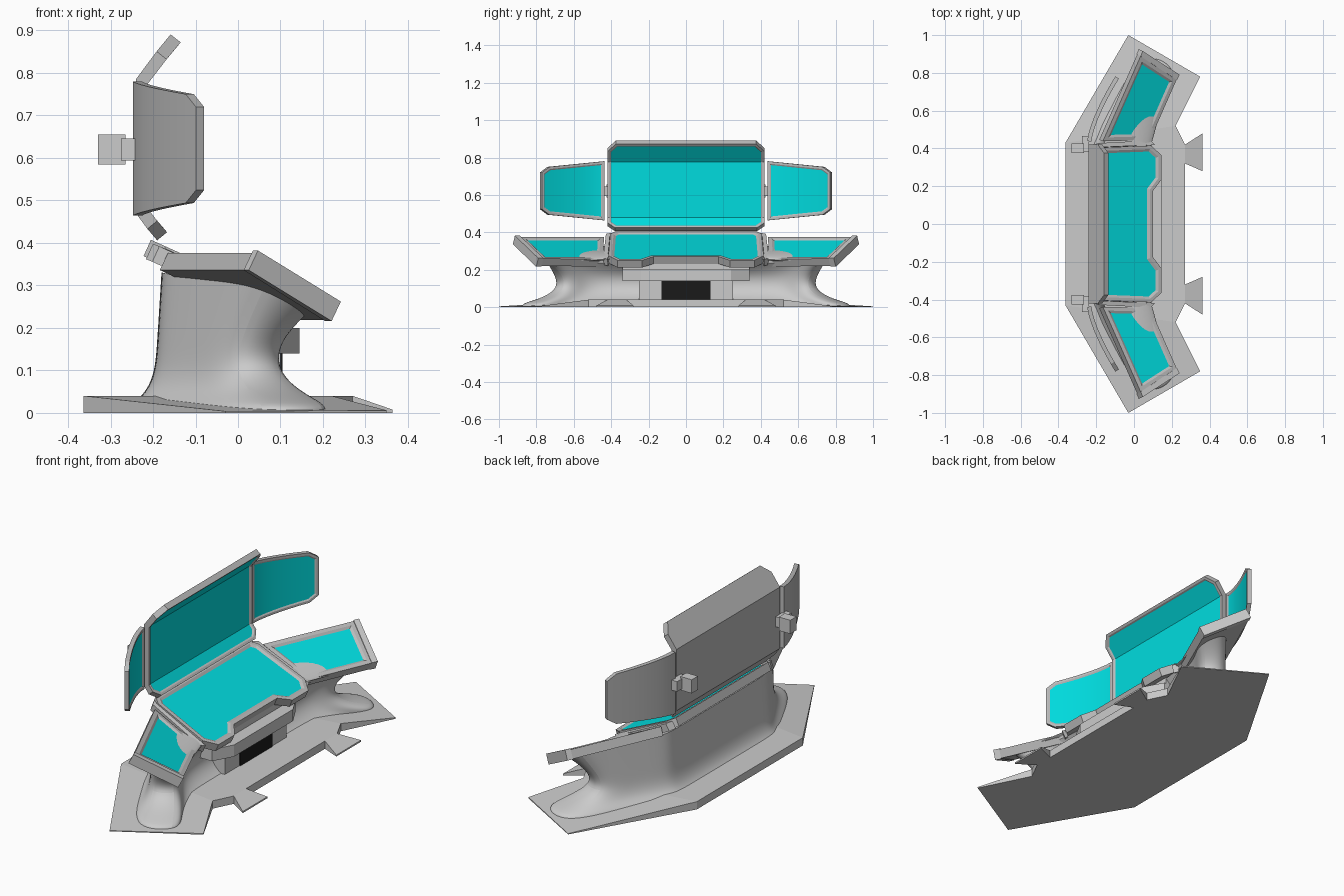
import bpy, bmesh, math
from mathutils import Vector

if "Cube" in bpy.data.objects:
    bpy.data.objects.remove(bpy.data.objects["Cube"])


def material(name, rgb):
    m = bpy.data.materials.new(name)
    m.diffuse_color = (*rgb, 1)
    m.use_nodes = True
    m.node_tree.nodes["Principled BSDF"].inputs["Base Color"].default_value = m.diffuse_color
    return m


CYAN = material("screen_cyan", (0.0, 0.72, 0.74))
BLACK = material("vent_black", (0.01, 0.01, 0.01))


def finish(bm, name, mats=(), angle=None):
    bmesh.ops.recalc_face_normals(bm, faces=bm.faces[:])
    me = bpy.data.meshes.new(name)
    bm.to_mesh(me)
    bm.free()
    ob = bpy.data.objects.new(name, me)
    bpy.context.collection.objects.link(ob)
    for m in mats:
        me.materials.append(m)
    if angle:
        bpy.ops.object.select_all(action='DESELECT')
        ob.select_set(True)
        bpy.context.view_layer.objects.active = ob
        bpy.ops.object.shade_smooth_by_angle(angle=math.radians(angle))
    return ob


def shell(name, polys, thick, facing, rim=None, floor=False, angle=None):
    """Thicken a sheet of polygons; rim=(width, slope, depth) adds a recessed cyan screen."""
    bm = bmesh.new()
    verts = {}

    def vert(p):
        key = tuple(round(c, 4) for c in p)
        if key not in verts:
            verts[key] = bm.verts.new(p)
        return verts[key]

    front = [bm.faces.new([vert(p) for p in poly]) for poly in polys]
    for f in front:
        f.normal_update()
        if f.normal.dot(Vector(facing)) < 0:
            f.normal_flip()
    bm.normal_update()
    border = [e for e in bm.edges if e.is_boundary]
    back = {}
    for v in list(bm.verts):
        back[v] = bm.verts.new((v.co.x, v.co.y, 0) if floor else v.co - v.normal * thick)
    for f in front:
        bm.faces.new([back[v] for v in reversed(f.verts)])
    for e in border:
        a, b = e.verts
        bm.faces.new([a, b, back[b], back[a]])
    bmesh.ops.recalc_face_normals(bm, faces=bm.faces[:])
    if rim:
        width, slope, depth = rim
        bmesh.ops.inset_region(bm, faces=front, thickness=width, use_even_offset=True)
        bmesh.ops.inset_region(bm, faces=front, thickness=slope, depth=-depth, use_even_offset=True)
        for f in front:
            f.material_index = 1
    grey = material(name + "_grey", (0.5, 0.5, 0.5)) if rim else None
    return finish(bm, name, (grey, CYAN) if rim else (), angle)


def box(name, lo, hi, mats=()):
    bm = bmesh.new()
    bmesh.ops.create_cube(bm, size=1)
    for v in bm.verts:
        v.co = [(l + h) / 2 + c * (h - l) for l, h, c in zip(lo, hi, v.co)]
    return finish(bm, name, mats)


def flip(poly):
    return [(x, -y, z) for x, y, z in poly]


def mirrored(half):
    """Closed outline from its y > 0 half."""
    return half + flip(half)[::-1]


# floor plate: flat middle, sloping wings and two ramp tabs
middle = mirrored([(-.363, .43, .04), (.22, .52, .04), (.27, .42, .04), (.27, .32, .04)])
wing = [(-.363, .43, .04), (-.03, 1, .004), (.35, .78, .006), (.22, .52, .04)]
tab = [(.27, .42, .04), (.363, .48, .008), (.363, .28, .008), (.27, .32, .04)]
shell("floor_plate", [middle, wing, flip(wing), tab, flip(tab)], 0, (0, 0, 1), floor=True)

# pedestal: lofted rings (z, back x, corner y, wing length, wing width, front x)
LEVELS = [(.002, -.25, .41, .60, .22, .11), (.02, -.25, .41, .60, .22, .11),
          (.05, -.215, .40, .47, .18, .06), (.10, -.195, .40, .37, .145, .02),
          (.17, -.19, .40, .38, .14, .02), (None, -.18, .40, .48, .16, .08)]
bm = bmesh.new()
rings = []
for z, b, yc, L, w, f in LEVELS:
    d, n = Vector((.5, .866)), Vector((.866, -.5))
    corner = Vector((b, yc))
    ob_, of = corner + d * L, corner + d * L + n * w
    inner = Vector((f, of.y - (of.x - f) * 1.732))
    half = [Vector((b, .2)), Vector((b, yc - .03)), corner + d * .03, corner + d * L * .5,
            ob_, of, (of + inner) / 2, inner, Vector((f, inner.y * .5))]
    ring = []
    for p in [Vector((b, 0))] + half + [Vector((f, 0))] + [Vector((q.x, -q.y)) for q in reversed(half)]:
        slope = (p.x + .19) * .9 - (max(abs(p.y), .42) - .42) * .433
        ring.append(bm.verts.new((p.x, p.y, z if z is not None else .335 - .47 * slope)))
    rings.append(ring)
N = len(rings[0])
for lo, hi in zip(rings, rings[1:]):
    for i in range(N):
        j = (i + 1) % N
        bm.faces.new([lo[i], lo[j], hi[j], hi[i]])
bm.faces.new(rings[0][::-1])
bm.faces.new(rings[-1])
crease = bm.edges.layers.float.new("crease_edge")
for ring in (rings[0], rings[-1]):
    for i in range(N):
        bm.edges.get((ring[i], ring[(i + 1) % N]))[crease] = 1
pedestal = finish(bm, "pedestal", angle=50)
sub = pedestal.modifiers.new("smooth", 'SUBSURF')
sub.levels = sub.render_levels = 3

# knee shelf, cabinet and black vent under the middle desk
shelf = mirrored([(-.08, .34, .2), (.09, .34, .2), (.145, .24, .2)])
shell("knee_shelf", [shelf], .06, (0, 0, 1))
box("cabinet", (-.1, -.25, .03), (.10, .25, .145))
box("vent", (0, -.13, .04), (.105, .13, .14), (BLACK,))
box("desk_support", (-.1, -.34, .19), (.08, .34, .235))

# middle desk with notched front edge
outline = [(-.205, .375), (-.17, .405), (.09, .415), (.145, .365), (.145, .235), (.10, .175)]
desk = mirrored([(x, y, .405 - .45 * (x + .2)) for x, y in outline])
shell("middle_desk", [desk], .042, (0, 0, 1), (.018, .013, .007))

# main display: upright centre with tilted top and bottom lips
X = -.212
centre = mirrored([(X, .42, .48), (X, .42, .775)])
top_lip = mirrored([(X, .42, .775), (-.168, .42, .832), (-.135, .375, .872)])
low_lip = mirrored([(X, .42, .48), (-.19, .42, .452), (-.167, .38, .425)])
shell("main_display", [centre, top_lip, low_lip], .03, (1, 0, 0), (.012, .008, .005))

# side display outline along its curve
STEPS = [0, .12, .25, .37, .5, .62, .75, .88, 1]
curve = []
for t in STEPS:
    hgt = .158 - .034 * t if t < .9 else .098
    curve.append((-.226 + .146 * t ** 1.4, .436 + .334 * t, hgt))
side_screen = [[(a[0], a[1], .622 - a[2]), (b[0], b[1], .622 - b[2]),
                (b[0], b[1], .622 + b[2]), (a[0], a[1], .622 + a[2])]
               for a, b in zip(curve, curve[1:])]

for side, s in (("left", 1), ("right", -1)):
    def m(poly):
        return poly if s > 0 else flip(poly)

    # side display and its hinge bracket
    shell(side + "_display", [m(p) for p in side_screen], .022, (1, -s * .3, 0),
          (.012, .007, .004), angle=25)
    for nm, x0, x1, y0, y1, h in (("hinge_block", -.33, -.265, .375, .425, .035),
                                  ("hinge_arm", -.275, -.238, .385, .465, .026)):
        ys = sorted((s * y0, s * y1))
        box(side + "_" + nm, (x0, ys[0], .62 - h), (x1, ys[1], .62 + h))

    # wing desk, its end bar and the rail beside the middle desk
    shell(side + "_desk", [m([(-.165, .438, .376), (.035, .888, .376),
                              (.226, .765, .259), (.085, .445, .258)])],
          .045, (0, 0, 1), (.02, .012, .007))
    shell(side + "_desk_end_bar", [m([(.035, .888, .382), (.047, .915, .382),
                                      (.242, .79, .262), (.227, .762, .262)])], .052, (0, 0, 1))
    shell(side + "_desk_rail", [m([(-.20, .395, .398), (-.185, .428, .392), (.09, .443, .262),
                                   (.11, .42, .257), (.09, .418, .266), (-.17, .407, .386)])],
          .04, (0, 0, 1))
